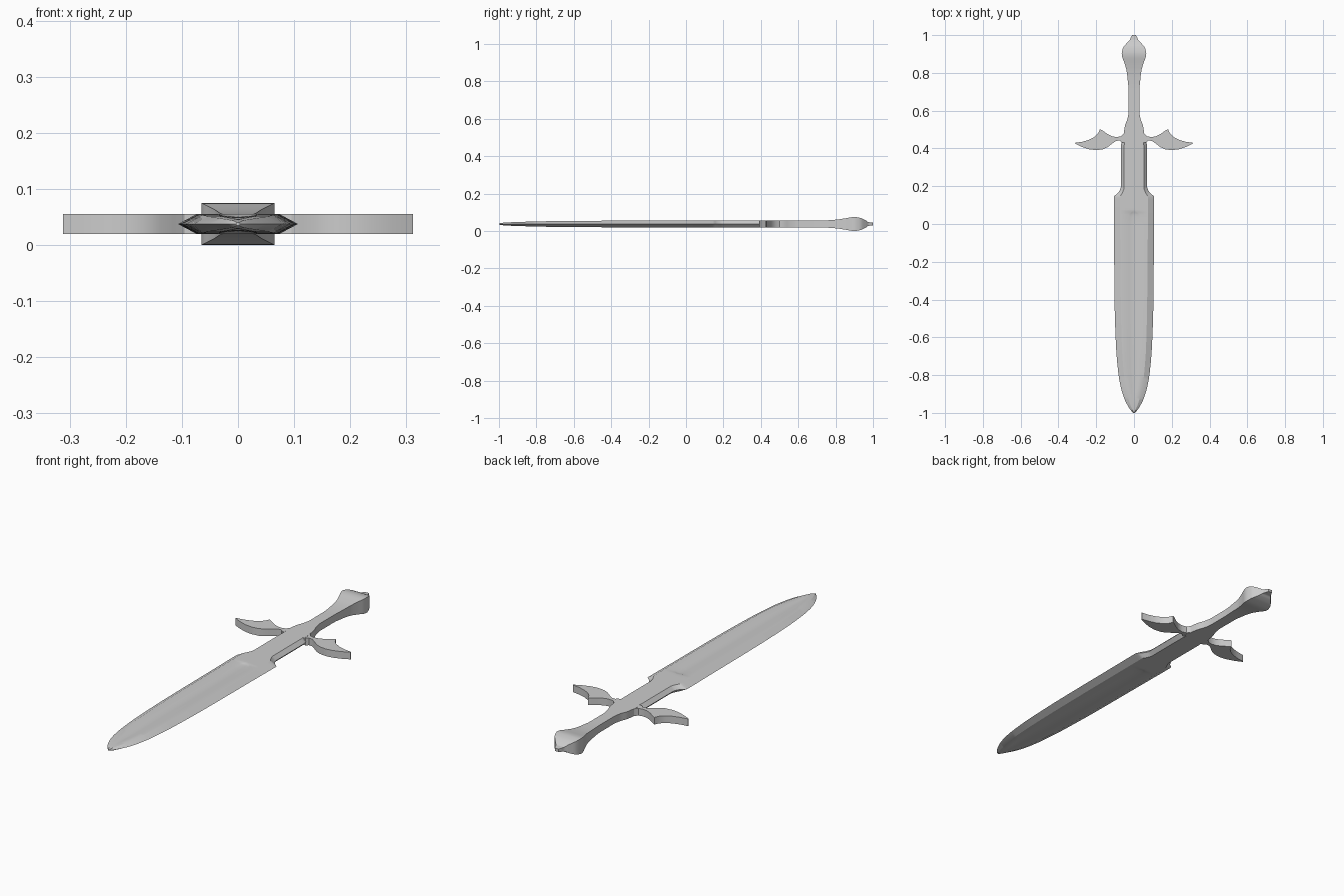
import bpy, bmesh, math

if "Cube" in bpy.data.objects:
    bpy.data.objects.remove(bpy.data.objects["Cube"])

ZC = 0.0375   # mid-plane height


def smooth_rows(rows, n=4):
    """Monotone cubic interpolation of every column against y (column 0)."""
    def slopes(c):
        d = [(b[c] - a[c]) / (b[0] - a[0]) for a, b in zip(rows, rows[1:])]
        mid = [2 * p * q / (p + q) if p * q > 0 else 0 for p, q in zip(d, d[1:])]
        return [d[0]] + mid + [d[-1]]
    cols = range(1, len(rows[0]))
    m = {c: slopes(c) for c in cols}
    out = []
    for i, (a, b) in enumerate(zip(rows, rows[1:])):
        h = b[0] - a[0]
        for k in range(n):
            t = k / n
            r = [a[0] + h * t]
            for c in cols:
                r.append((2*t**3 - 3*t*t + 1) * a[c] + (t**3 - 2*t*t + t) * h * m[c][i]
                         + (3*t*t - 2*t**3) * b[c] + (t**3 - t*t) * h * m[c][i + 1])
            out.append(r)
    return out + [list(rows[-1])]


def finish(bm, name):
    bmesh.ops.recalc_face_normals(bm, faces=bm.faces)
    me = bpy.data.meshes.new(name)
    bm.to_mesh(me)
    bm.free()
    ob = bpy.data.objects.new(name, me)
    bpy.context.collection.objects.link(ob)
    bpy.ops.object.select_all(action='DESELECT')
    ob.select_set(True)
    bpy.context.view_layer.objects.active = ob
    bpy.ops.object.shade_smooth_by_angle(angle=math.radians(25))
    return ob


def loft(name, rows, section):
    bm = bmesh.new()
    rings = [[bm.verts.new((x, r[0], ZC + z)) for x, z in section(*r[1:])]
             for r in smooth_rows(rows)]
    for a, b in zip(rings, rings[1:]):
        for i in range(len(a)):
            j = (i + 1) % len(a)
            bm.faces.new((a[i], a[j], b[j], b[i]))
    bm.faces.new(rings[0])
    bm.faces.new(rings[-1])
    return finish(bm, name)


# Blade: bevelled edges, flat faces and a shallow fuller
def blade_section(w, f, t, g, d):
    top = [(f, t), (g, t), (g * .6, t - d * .7), (0, t - d),
           (-g * .6, t - d * .7), (-g, t), (-f, t)]
    return [(w, 0)] + top + [(-w, 0)] + [(-x, -z) for x, z in top]


# y, half width, flat half width, half thickness, fuller half width, fuller depth
blade = [
    (-1.00, .004, .002, .003, .001, 0),
    (-0.985, .018, .009, .006, .001, 0),
    (-0.96, .034, .018, .008, .003, 0),
    (-0.92, .053, .031, .010, .010, .001),
    (-0.86, .071, .044, .012, .020, .003),
    (-0.78, .084, .055, .014, .030, .004),
    (-0.65, .095, .064, .0165, .036, .005),
    (-0.40, .103, .070, .0175, .038, .005),
    (0.00, .106, .073, .018, .038, .005),
    (0.05, .1065, .073, .018, .030, .004),
    (0.075, .107, .073, .018, .003, 0),
    (0.143, .107, .073, .018, .002, 0),
    (0.165, .084, .062, .018, .002, 0),
    (0.195, .070, .052, .018, .002, 0),
    (0.41, .070, .052, .018, .002, 0),
    (0.435, .064, .050, .018, .002, 0),
    (0.45, .052, .046, .018, .002, 0)]
loft("blade", blade, blade_section)

# Grip and pommel: rectangular section swelling near the end
hilt = [
    (0.44, .060, .018), (0.48, .054, .018), (0.52, .048, .018),
    (0.56, .034, .018), (0.60, .028, .018), (0.70, .028, .018),
    (0.76, .033, .020), (0.81, .039, .024), (0.85, .050, .030),
    (0.90, .065, .0375), (0.93, .059, .033), (0.96, .036, .020),
    (0.975, .022, .010), (0.985, .018, .009), (1.00, .010, .007)]
loft("grip_and_pommel", hilt, lambda w, t: [(w, t), (-w, t), (-w, -t), (w, -t)])

# Guard: two mirrored curved arms with an upper barb
upper = [(.045, .50), (.054, .48), (.068, .465), (.090, .460), (.115, .464),
         (.140, .476), (.162, .492), (.180, .502)]
barb = [(.190, .480), (.210, .460), (.240, .445), (.275, .435), (.312, .430)]
lower = [(.312, .426), (.275, .408), (.235, .395), (.200, .391), (.165, .395),
         (.138, .408), (.115, .426), (.095, .440), (.075, .442), (.064, .432), (.045, .43)]
for side, name in ((1, "guard_right"), (-1, "guard_left")):
    bm = bmesh.new()
    face = bm.faces.new([bm.verts.new((side * x, y, ZC - .0175)) for x, y in upper + barb + lower])
    ext = bmesh.ops.extrude_face_region(bm, geom=[face])
    bmesh.ops.translate(bm, vec=(0, 0, .035),
                        verts=[v for v in ext["geom"] if isinstance(v, bmesh.types.BMVert)])
    finish(bm, name)
